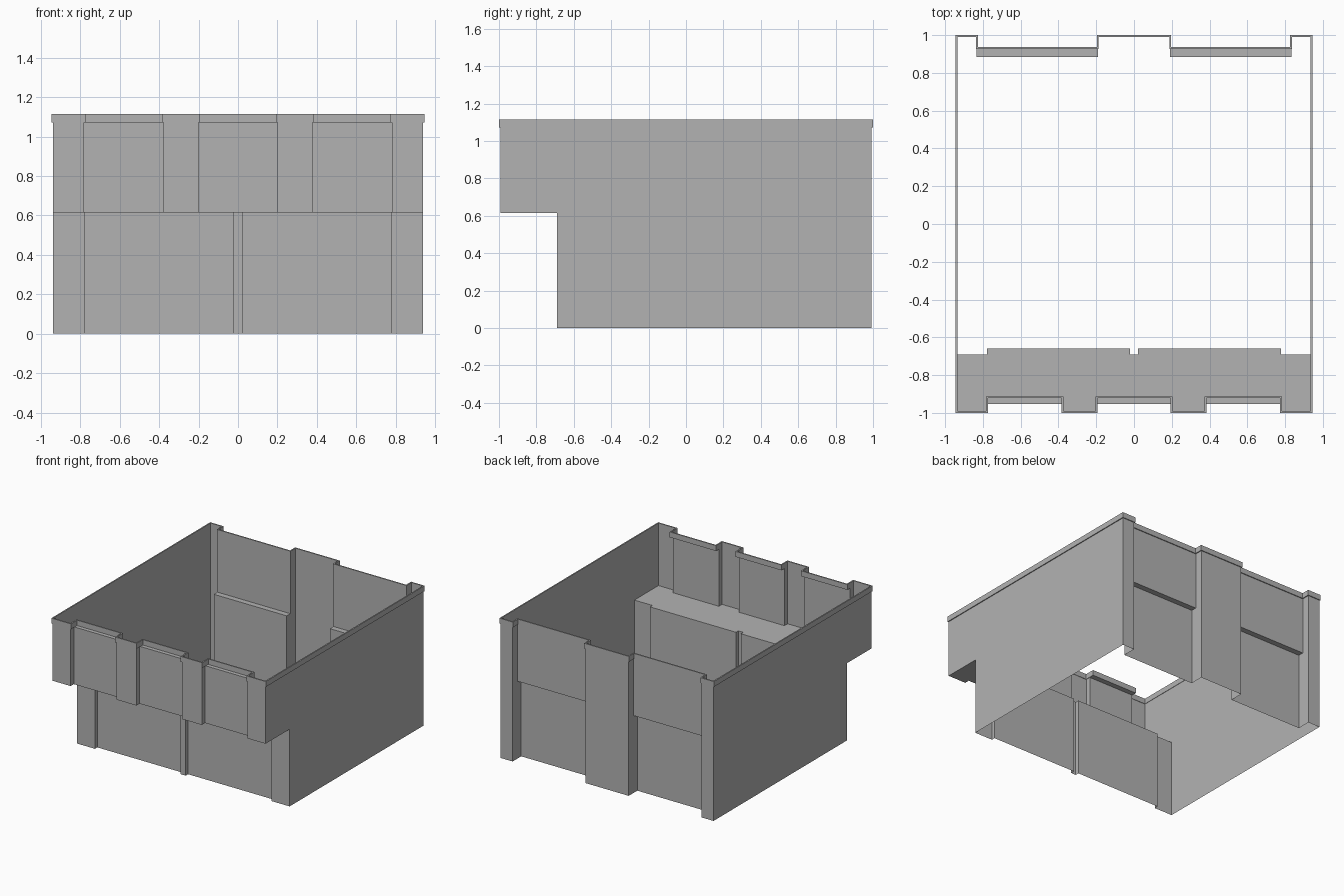
import bpy
import bmesh
from mathutils import Vector

cube = bpy.data.objects.get("Cube")
if cube:
    bpy.data.objects.remove(cube, do_unlink=True)

# Main dimensions
HALF_X, HALF_Y = 0.938, 0.993
FLOOR, TRIM_Z, TOP = 0.615, 1.072, 1.115
JETTY_Y = -0.69

grey = bpy.data.materials.new("plain grey")
grey.use_nodes = True
COLOUR = (0.45, 0.45, 0.45, 1)
grey.diffuse_color = COLOUR
grey.node_tree.nodes["Principled BSDF"].inputs["Base Color"].default_value = COLOUR


def plan(edges, y_first, y_second):
    """Stepped wall line, left to right, alternating depth at each mirrored edge."""
    half, y, other = [], y_first, y_second
    for x in edges:
        half += [(x, y), (x, other)]
        y, other = other, y
    half.append((HALF_X, y))
    return [(-x, y) for x, y in reversed(half)] + half


def build(name, polygons):
    bm = bmesh.new()
    for points in polygons:
        bm.faces.new([bm.verts.new(p) for p in points])
    bmesh.ops.remove_doubles(bm, verts=bm.verts, dist=0.0005)
    mesh = bpy.data.meshes.new(name)
    bm.to_mesh(mesh)
    bm.free()
    mesh.materials.append(grey)
    obj = bpy.data.objects.new(name, mesh)
    bpy.context.collection.objects.link(obj)
    return obj


def ribbon(path, z0, z1):
    """Vertical faces standing on a plan line."""
    return [[(*a, z0), (*b, z0), (*b, z1), (*a, z1)] for a, b in zip(path, path[1:])]


def ledge(x0, x1, y0, y1, z):
    return [(x0, y0, z), (x0, y1, z), (x1, y1, z), (x1, y0, z)]


def offset(loop, d):
    """Push a closed square-cornered loop outwards by d."""
    result = []
    for i, p in enumerate(loop):
        a, b, c = Vector(loop[i - 1]), Vector(p), Vector(loop[(i + 1) % len(loop)])
        u, v = (b - a).normalized(), (c - b).normalized()
        result.append((b.x + d * (u.y + v.y), b.y - d * (u.x + v.x)))
    return result


front_edges = [0.2, 0.377, 0.78]
back_edges = [0.19, 0.833]
panel_y, front_trim_y = -0.953, -0.915
back_upper_y, back_lower_y = 0.93, 0.885

# Overhanging upper front with pilasters, and ledges above its recessed panels
upper_front = plan(front_edges, panel_y, -HALF_Y)
spans = [(-0.78, -0.377), (-0.2, 0.2), (0.377, 0.78)]
build("upper_front_wall", ribbon(upper_front, FLOOR, TRIM_Z)
      + ribbon(plan(front_edges, front_trim_y, -HALF_Y), TRIM_Z, TRIM_Z + 0.002)
      + [ledge(a, b, panel_y, front_trim_y, TRIM_Z) for a, b in spans])

# Lower front with corner posts and a central rib
lower_front = plan([0.022, 0.778], JETTY_Y, JETTY_Y + 0.03)
build("lower_front_wall", ribbon(lower_front, 0, FLOOR))

# Floor of the overhang
build("overhang_floor", [[(x, y, FLOOR) for x, y in lower_front + upper_front[::-1]]])

# Back wall, with the lower panels set further in
upper_back = plan(back_edges, HALF_Y, back_upper_y)
upper_back = plan(back_edges, HALF_Y, back_upper_y)[::-1]
lower_back = plan(back_edges, HALF_Y, back_lower_y)[::-1]
build("back_wall", ribbon(lower_back, 0, FLOOR) + ribbon(upper_back, FLOOR, TRIM_Z)
      + [ledge(a, b, back_lower_y, back_upper_y, FLOOR)
         for a, b in ((-0.833, -0.19), (0.19, 0.833))])

# Side walls, stepped under the overhang
outline = [(JETTY_Y, 0), (HALF_Y, 0), (HALF_Y, TRIM_Z),
           (-HALF_Y, TRIM_Z), (-HALF_Y, FLOOR), (JETTY_Y, FLOOR)]
build("left_wall", [[(HALF_X, y, z) for y, z in outline]])
build("right_wall", [[(-HALF_X, y, z) for y, z in reversed(outline)]])

# Trim running round the top of all walls
line = plan(front_edges, front_trim_y, -HALF_Y) + upper_back
outer, inner = offset(line, 0.007), offset(line, -0.003)
outer.append(outer[0])
inner.append(inner[0])
faces = ribbon(outer, TRIM_Z, TOP) + ribbon(inner[::-1], TRIM_Z, TOP)
for a, b, c, d in zip(outer, outer[1:], inner[1:], inner):
    faces.append([(*p, TOP) for p in (a, b, c, d)])
    faces.append([(*p, TRIM_Z) for p in (d, c, b, a)])
build("top_trim", faces)
